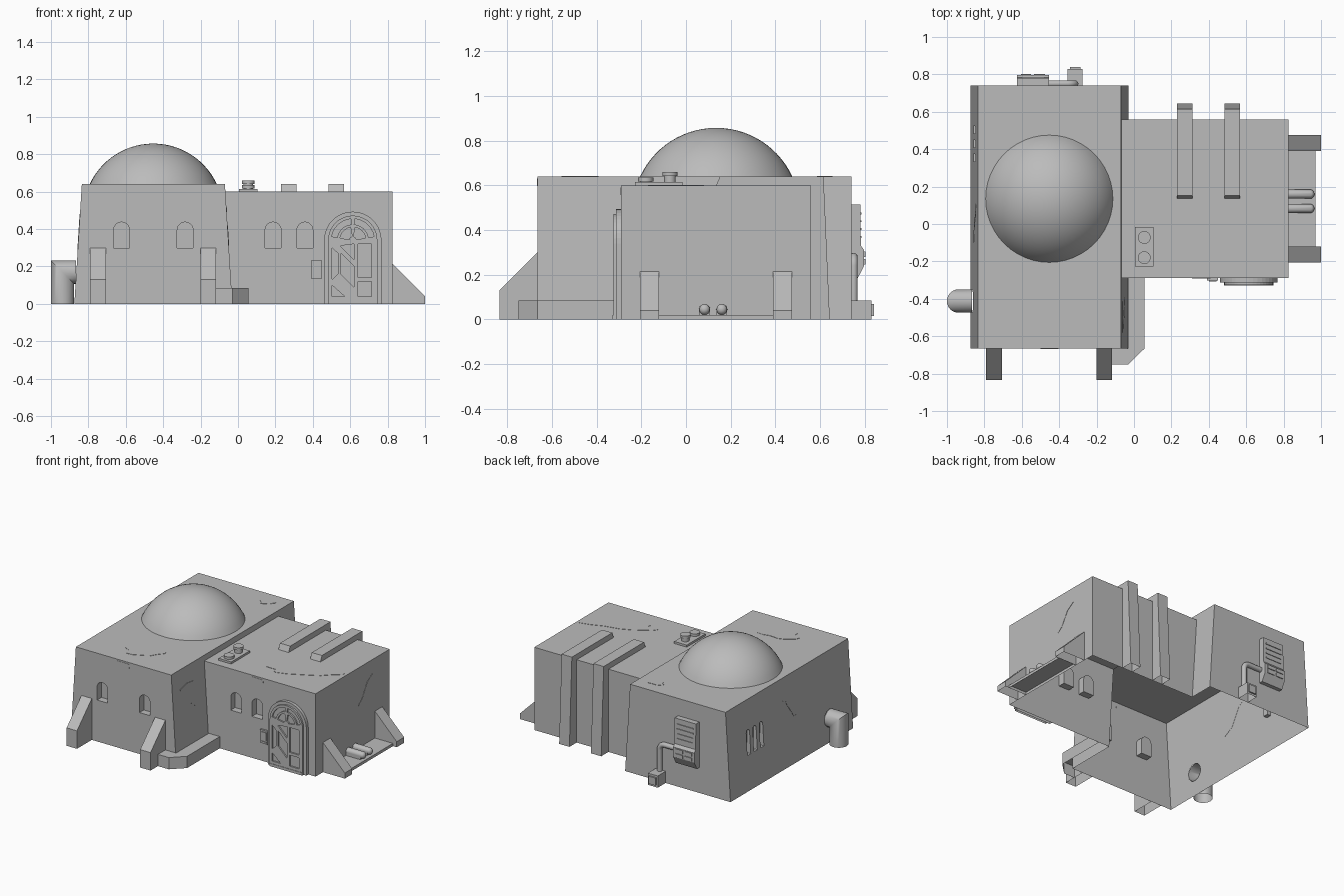
import bpy, bmesh, math
from mathutils import Vector

if "Cube" in bpy.data.objects:
    bpy.data.objects.remove(bpy.data.objects["Cube"])

plaster = bpy.data.materials.new("plaster_grey")
plaster.diffuse_color = (0.5, 0.5, 0.5, 1)
plaster.use_nodes = True
plaster.node_tree.nodes["Principled BSDF"].inputs["Base Color"].default_value = plaster.diffuse_color


def finish(name, bm, open_at=(), smooth=False, slope=0):
    """Fix normals, remove faces lying on given planes, make the object."""
    bmesh.ops.remove_doubles(bm, verts=bm.verts, dist=1e-5)
    bmesh.ops.recalc_face_normals(bm, faces=bm.faces)
    for ax, val in open_at:
        bad = [f for f in bm.faces if all(abs(v.co[ax] - val) < 1e-4 for v in f.verts)]
        bmesh.ops.delete(bm, geom=bad, context='FACES')
    for v in bm.verts:
        v.co.x += slope * v.co.z
    me = bpy.data.meshes.new(name)
    bm.to_mesh(me)
    bm.free()
    ob = bpy.data.objects.new(name, me)
    me.materials.append(plaster)
    bpy.context.collection.objects.link(ob)
    if smooth:
        bpy.ops.object.select_all(action='DESELECT')
        ob.select_set(True)
        bpy.context.view_layer.objects.active = ob
        bpy.ops.object.shade_smooth_by_angle(angle=math.radians(35))
    return ob


def prism(name, pts, axis, a, b, **kw):
    """Extrude a 2D outline along an axis (0 = x, 1 = y, 2 = z) from a to b."""
    def place(p, t):
        c = list(p)
        c.insert(axis, t)
        return c
    bm = bmesh.new()
    lo = [bm.verts.new(place(p, a)) for p in pts]
    hi = [bm.verts.new(place(p, b)) for p in pts]
    bm.faces.new(lo)
    bm.faces.new(hi)
    n = len(pts)
    for i in range(n):
        j = (i + 1) % n
        bm.faces.new((lo[i], lo[j], hi[j], hi[i]))
    return finish(name, bm, **kw)


def rect(u0, u1, v0, v1):
    return [(u0, v0), (u1, v0), (u1, v1), (u0, v1)]


def arc(cx, cy, r, a0, a1, n):
    return [(cx + r * math.cos(math.radians(a0 + (a1 - a0) * i / n)),
             cy + r * math.sin(math.radians(a0 + (a1 - a0) * i / n))) for i in range(n + 1)]


def circle(cx, cy, r, n=24):
    return arc(cx, cy, r, 0, 360, n)[:-1]


def arch(x0, x1, z0, z1, n=12):
    r = (x1 - x0) / 2
    return [(x0, z0), (x1, z0)] + arc(x0 + r, z1 - r, r, 0, 180, n)


def sector(cx, cy, r0, r1, a0, a1):
    return arc(cx, cy, r1, a0, a1, 6) + arc(cx, cy, r0, a1, a0, 6)


def boolean(ob, tools, op='DIFFERENCE'):
    bpy.context.view_layer.objects.active = ob
    for t in tools:
        m = ob.modifiers.new("cut", 'BOOLEAN')
        m.operation, m.object, m.solver = op, t, 'EXACT'
        bpy.ops.object.modifier_apply(modifier=m.name)
        bpy.data.objects.remove(t)


def tube(name, path, r, n=16, **kw):
    """Round tube along a path, rings mitred at the corners."""
    path = [Vector(p) for p in path]
    bm = bmesh.new()
    prev, side = None, None
    for i, p in enumerate(path):
        d0 = (p - path[i - 1]).normalized() if i else (path[1] - p).normalized()
        d1 = (path[i + 1] - p).normalized() if i < len(path) - 1 else d0
        t = (d0 + d1).normalized()
        side = Vector((0, 1, 0))
        up = t.cross(side) / max(0.3, d0.dot(t))
        ring = [bm.verts.new(p + r * (math.cos(k * math.tau / n) * side + math.sin(k * math.tau / n) * up))
                for k in range(n)]
        if prev:
            for k in range(n):
                bm.faces.new((prev[k], prev[(k + 1) % n], ring[(k + 1) % n], ring[k]))
        prev = ring
    return finish(name, bm, smooth=True, **kw)


FLOOR = (2, 0)

# Walls: tapered main block joined to the side wing, hollow underneath
shell = prism("walls", [(-.875, 0), (-.03, 0), (-.07, .64), (-.835, .64)], 1, -.665, .74)
boolean(shell, [prism("wing", rect(-.3, .825, 0, .6), 1, -.29, .56)], 'UNION')
cuts = [prism("cut", arch(x, x + .085, .3, .437), 1, -.8, -.615) for x in (-.665, -.325)]
cuts += [prism("cut", arch(x, x + .085, .3, .437), 1, -.4, -.24) for x in (.145, .315)]
cuts += [prism("cut", arch(y, y + .038, .25, .43, 6), 0, -1, -.83) for y in (.335, .41, .485)]
cuts += [prism("cut", circle(-.412, .17, .06), 0, -1, -.8)]
boolean(shell, cuts)
bm = bmesh.new()
bm.from_mesh(shell.data)
bad = [f for f in bm.faces if all(abs(v.co.z) < 1e-4 for v in f.verts)
       or all(v.co.x < -.75 and math.hypot(v.co.y + .412, v.co.z - .17) < .065 for v in f.verts)]
bmesh.ops.delete(bm, geom=bad, context='FACES')
bm.to_mesh(shell.data)
bm.free()

# Dome: spherical cap spun round its axis
bm = bmesh.new()
R, zc = .375, .482
a0 = math.asin((.64 - zc) / R)
prof = [bm.verts.new((R * math.cos(a0 + (math.pi / 2 - a0) * i / 14), 0,
                      zc + R * math.sin(a0 + (math.pi / 2 - a0) * i / 14))) for i in range(15)]
edges = [bm.edges.new(prof[i:i + 2]) for i in range(14)]
bmesh.ops.spin(bm, geom=prof + edges, cent=(0, 0, 0), axis=(0, 0, 1), angle=math.tau, steps=48)
for v in bm.verts:
    v.co += Vector((-.453, .135, 0))
finish("dome", bm, smooth=True)

# Buttresses
for i, x in enumerate((-.79, -.2)):
    prism(f"front_buttress_{i}", [(-.665, 0), (-.835, 0), (-.835, .13), (-.665, .3)], 0, x, x + .083,
          open_at=(FLOOR, (1, -.665)))
for i, y in enumerate((-.205, .39)):
    prism(f"side_buttress_{i}", [(.825, 0), (1, 0), (1, .04), (.825, .215)], 1, y, y + .085,
          open_at=(FLOOR, (0, .825)))

# Ribs running over the roof and down the back
for i, x in enumerate((.23, .485)):
    prism(f"roof_rib_{i}", [(.135, .6), (.152, .64), (.615, .64), (.643, 0), (.56, 0), (.56, .6)],
          0, x, x + .082, open_at=(FLOOR, (2, .6), (1, .56)))

# Corner ledge, side platform and its two rounded canisters
prism("corner_ledge", [(-.031, -.29), (.057, -.29), (.057, -.665), (-.03, -.75), (-.117, -.75),
                       (-.117, -.665), (-.031, -.665)], 2, 0, .085, open_at=(FLOOR,))
prism("side_platform", rect(.825, .97, -.12, .39), 2, 0, .02, open_at=(FLOOR, (0, .825)))
for i, y in enumerate((.083, .16)):
    bm = bmesh.new()
    bmesh.ops.create_uvsphere(bm, u_segments=16, v_segments=8, radius=.025)
    for v in bm.verts:
        v.co = Vector((.94 + v.co.x if v.co.x > 1e-4 else .825, v.co.y + y, v.co.z + .045))
    finish(f"canister_{i}", bm, smooth=True)
    prism(f"canister_base_{i}", rect(.825, .94, y - .024, y + .024), 2, .02, .045, open_at=((2, .02), (2, .045)))

# Elbow pipe on the left wall
tube("elbow_pipe", [(-.938, -.412, 0), (-.938, -.412, .17), (-.865, -.412, .17)], .0625, 24)

# Arched door: surround, leaf with sunken panels, sill
prism("door_surround", arch(.46, .767, 0, .493, 20), 1, -.312, -.29, open_at=(FLOOR, (1, -.29)))
door = prism("door_leaf", arch(.482, .745, .02, .472, 20), 1, -.325, -.305)
panels = [rect(.642, .715, .14, .32), rect(.642, .715, .04, .12),
          [(.502, .13), (.535, .16), (.535, .27), (.502, .3)],
          [(.502, .04), (.57, .04), (.502, .1)],
          [(.55, .16), (.62, .09), (.62, .2), (.55, .27)],
          [(.545, .31), (.62, .235), (.62, .32)],
          sector(.614, .34, .085, .115, 10, 85), sector(.614, .34, .085, .115, 95, 170),
          sector(.614, .34, .02, .07, 10, 80), sector(.614, .34, .02, .07, 100, 170)]
boolean(door, [prism("cut", p, 1, -.4, -.314) for p in panels])
prism("door_sill", rect(.482, .745, 0, .02), 1, -.328, -.31, open_at=(FLOOR,))

# Keypad beside the door
pad = prism("keypad", rect(.39, .45, .135, .232), 1, -.303, -.29, open_at=((1, -.29),))
prism("keypad_screen", rect(.4, .44, .16, .22), 1, -.308, -.303)
prism("keypad_button", rect(.4, .44, .143, .152), 1, -.308, -.303)

# Roof vents
prism("vent_base", rect(.005, .105, -.228, -.015), 2, .6, .615, open_at=((2, .6),))
for i, (y, top) in enumerate(((-.18, .635), (-.072, .66))):
    prism(f"vent_stack_{i}", circle(.055, y, .026), 2, .615, top - .015, smooth=True)
    prism(f"vent_cap_{i}", circle(.055, y, .034), 2, top - .018, top, smooth=True)

# Rear power unit with grille slats and controls
unit = prism("power_unit", [(.74, .515), (.78, .515), (.782, .33), (.797, .31), (.797, .24), (.768, .185),
                            (.74, .185)], 0, -.625, -.455, open_at=((1, .74),))
for i in range(4):
    prism(f"unit_slat_{i}", rect(-.605, -.475, .365 + i * .035, .373 + i * .035), 1, .78, .786)
for i, (x0, x1, z0, z1) in enumerate(((-.605, -.55, .28, .305), (-.535, -.475, .28, .305),
                                      (-.605, -.55, .245, .27), (-.535, -.475, .245, .27))):
    prism(f"unit_control_{i}", rect(x0, x1, z0, z1), 1, .797, .803)

# Conduit and junction box
bend = [(-.355 + .04 * math.cos(t * math.pi / 12), .75, .24 + .04 * math.sin(t * math.pi / 12)) for t in range(7)]
tube("conduit", [(-.315, .75, .08)] + bend + [(-.46, .75, .28)], .018, 12)
prism("junction_box", rect(-.355, -.275, 0, .085), 1, .74, .83, open_at=(FLOOR, (1, .74)))
prism("junction_cover", rect(-.343, -.287, .015, .07), 1, .83, .84)


# Worn plaster: thin roof patches and wall cracks
def patch(name, cx, cy, z, rx, ry, turn):
    pts = []
    for k in range(20):
        t = k * math.tau / 20
        w = 1 + .15 * math.sin(3 * t + 1) + .1 * math.sin(5 * t)
        u, v = rx * w * math.cos(t), ry * w * math.sin(t)
        pts.append((cx + u * math.cos(turn) - v * math.sin(turn), cy + u * math.sin(turn) + v * math.cos(turn)))
    prism(name, pts, 2, z, z + .002, open_at=((2, z),))


patch("roof_patch_main", -.436, -.465, .64, .13, .07, .3)
patch("roof_patch_corner", -.205, .625, .64, .05, .03, .3)
patch("roof_patch_wing", .55, -.05, .6, .24, .06, .4)


def crack(name, line, axis, a, b, slope=0):
    prism(name, line + [(u + .006, v - .008) for u, v in reversed(line)], axis, a, b, slope=slope)


crack("crack_front", [(-.5, .63), (-.41, .628), (-.412, .605)], 1, -.667, -.664)
crack("crack_wing", [(.31, .59), (.4, .587), (.402, .565)], 1, -.292, -.289)
crack("crack_side", [(.2, .33), (.24, .36), (.3, .46), (.36, .5)], 0, .824, .827)
crack("crack_main_a", [(-.58, .5), (-.5, .52), (-.42, .51)], 0, -.031, -.028, -.0625)
crack("crack_main_b", [(-.56, .42), (-.48, .38), (-.4, .32)], 0, -.031, -.028, -.0625)
crack("crack_left", [(-.1, .3), (-.02, .34), (.06, .46), (.1, .48)], 0, -.877, -.874, .0625)
